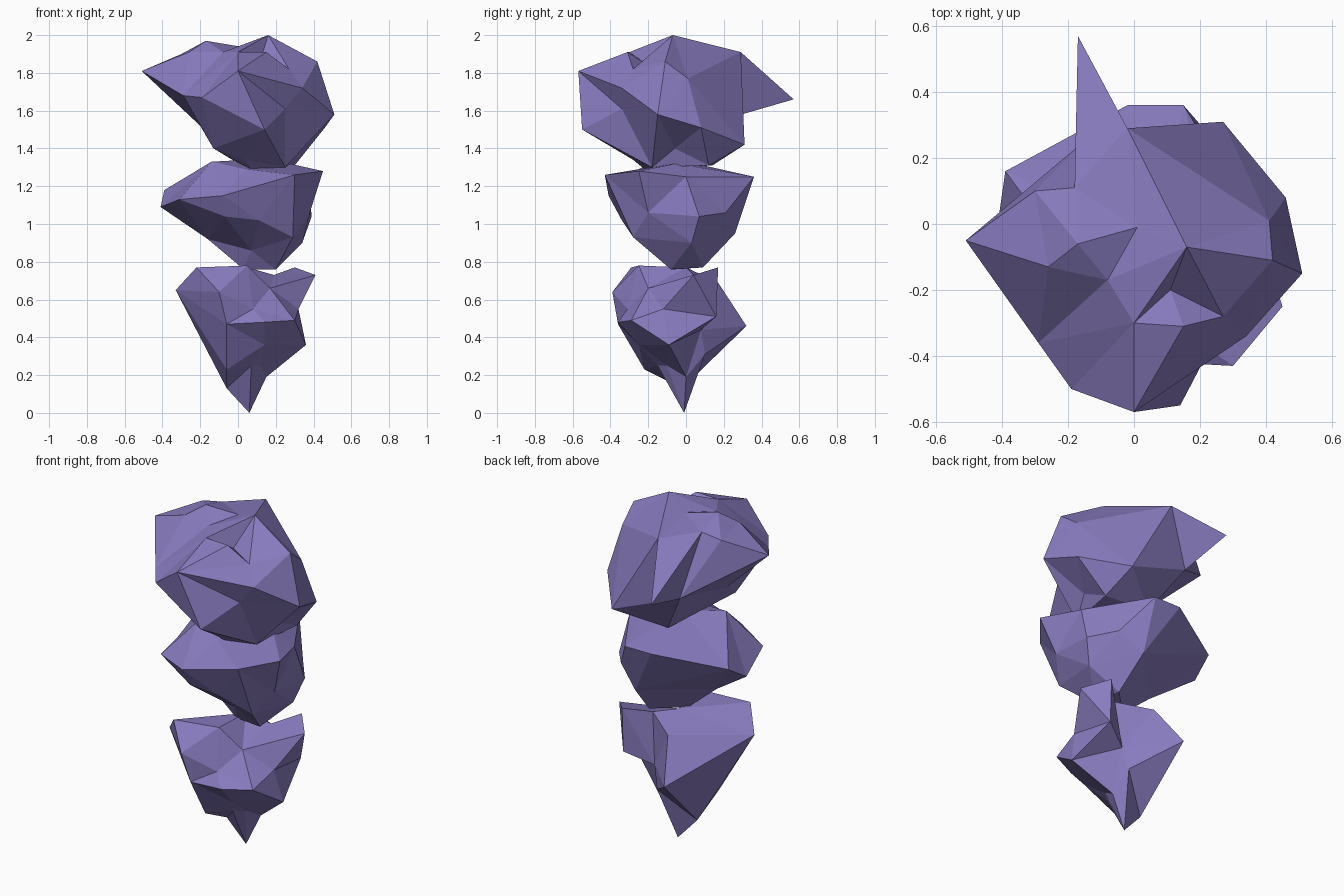
import bpy, bmesh
from mathutils import Vector

stone = bpy.data.materials.new("violet_stone")
stone.diffuse_color = (0.25, 0.20, 0.52, 1)


def join_corners(bm, a, b):
    """Turn the edge lying between corners a and b so that it joins them."""
    for f in a.link_faces:
        for e in f.edges:
            if a in e.verts:
                continue
            if any(b in g.verts for g in e.link_faces):
                bmesh.ops.rotate_edges(bm, edges=[e], use_ccw=False)
                return


def rock(name, centre, corners, creases=()):
    """Faceted rock: wrap a hull round the corner directions, then push each corner out."""
    c = Vector(centre)
    bm = bmesh.new()
    verts = [bm.verts.new((Vector(p) - c).normalized()) for p in corners]
    bmesh.ops.convex_hull(bm, input=verts)
    for v, p in zip(verts, corners):
        v.co = p
    for i, j in creases:
        join_corners(bm, verts[i], verts[j])
    bmesh.ops.delete(bm, geom=[v for v in bm.verts if not v.link_faces], context='VERTS')
    bmesh.ops.recalc_face_normals(bm, faces=bm.faces[:])
    mesh = bpy.data.meshes.new(name)
    bm.to_mesh(mesh)
    bm.free()
    mesh.materials.append(stone)
    obj = bpy.data.objects.new(name, mesh)
    bpy.context.collection.objects.link(obj)


# Top rock: wide, with a spike at the back and one on the left
rock("top_rock", (0.03, -0.02, 1.66), [
    (-.17, .57, 1.66), (.27, .31, 1.42), (.46, .08, 1.51), (.51, -.15, 1.58),
    (.34, -.34, 1.72), (.25, -.34, 1.61), (.14, -.55, 1.50), (0, -.57, 1.81),
    (-.19, -.50, 1.67), (-.29, -.36, 1.68), (-.51, -.05, 1.81), (-.30, .10, 1.90),
    (-.02, .29, 1.91), (.42, -.11, 1.86), (.41, .01, 1.77), (.16, -.07, 2.0),
    (.01, -.01, 1.94), (-.17, -.06, 1.97), (-.26, -.13, 1.91), (0, -.30, 1.91),
    (.15, -.31, 1.91), (.27, -.28, 1.82), (.11, -.20, 1.84), (-.14, .26, 1.57),
    (-.18, .11, 1.92), (-.20, -.10, 1.52), (-.13, -.28, 1.40), (.04, -.28, 1.34),
    (.07, -.22, 1.29), (.25, -.18, 1.30), (.30, -.06, 1.40), (.30, .12, 1.31),
    (.02, .14, 1.31), (-.08, -.17, 1.91)],
    creases=[(23, 24), (23, 12)])

# Middle rock: flat top, tapering down to a small foot
rock("middle_rock", (0.08, -0.03, 1.10), [
    (-.41, .02, 1.09), (-.39, .16, 1.18), (-.02, .36, 1.25), (.15, .36, 1.25),
    (.15, .26, .95), (.28, .21, 1.06), (.39, .07, 1.04), (.37, 0, 1.25),
    (.38, -.20, 1.06), (.45, -.25, 1.28), (.30, -.43, 1.26), (-.08, -.41, 1.15),
    (-.07, -.35, 1.04), (.11, -.34, 1.02), (.29, -.28, .93), (-.31, -.28, 1.13),
    (-.14, -.18, 1.33), (.05, -.04, 1.34), (.27, -.05, 1.32), (.04, -.25, 1.29),
    (.34, .03, .90), (.07, -.13, .86), (.20, -.08, .76), (.03, -.06, .76),
    (.18, .09, .77), (-.16, -.06, .92)])

# Bottom rock: broad top on a pointed base, with a hollow at the back right
rock("bottom_rock", (0.06, -0.06, 0.52), [
    (.06, -.01, 0), (-.06, -.02, .13), (-.06, -.22, .23), (.15, 0, .19),
    (.12, -.10, .25), (.07, -.15, .25), (.14, -.25, .36), (.36, -.09, .36),
    (.32, -.12, .55), (.41, .04, .73), (.30, .17, .77), (.30, .16, .51),
    (.17, -.20, .66), (.30, -.29, .49), (.14, -.36, .48), (.08, -.31, .55),
    (.05, -.25, .78), (-.06, -.36, .47), (-.10, -.39, .64), (-.22, -.29, .77),
    (-.33, -.17, .65), (0, .17, .69), (-.08, .32, .46), (.12, .10, .31),
    (.15, .08, .44), (.19, .04, .73), (.05, 0, .77)],
    creases=[(21, 24), (24, 10), (24, 25)])
